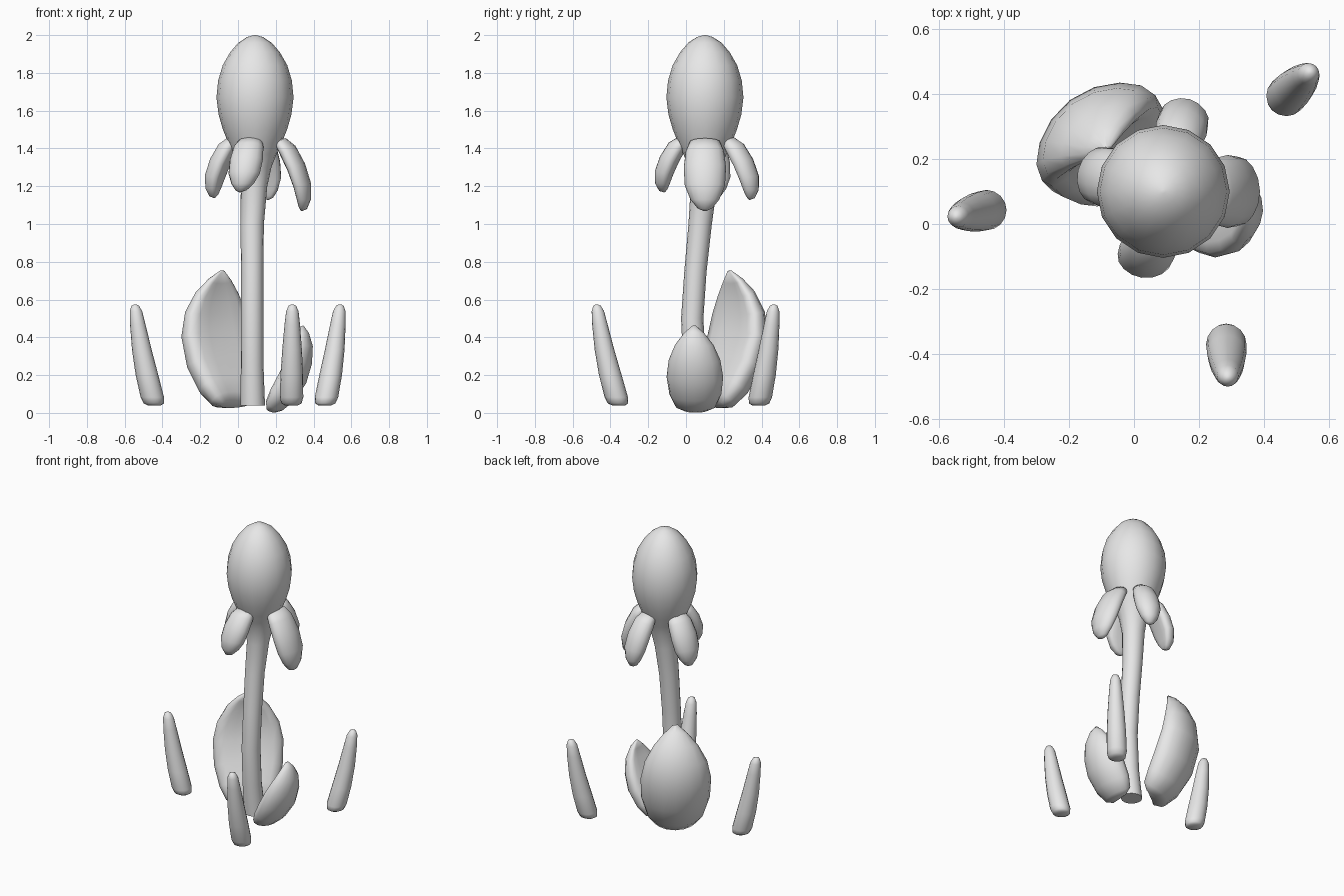
import bpy
import bmesh
import math
from mathutils import Vector

cube = bpy.data.objects.get("Cube")
if cube:
    bpy.data.objects.remove(cube, do_unlink=True)

grey = bpy.data.materials.new("plain grey")
grey.use_nodes = True
grey.diffuse_color = (0.8, 0.8, 0.8, 1)
grey.node_tree.nodes["Principled BSDF"].inputs["Base Color"].default_value = (0.8, 0.8, 0.8, 1)

SIDES = 16


def loft(name, rings):
    """Skin a closed tube over a list of point rings."""
    bm = bmesh.new()
    loops = [[bm.verts.new(p) for p in ring] for ring in rings]
    for a, b in zip(loops, loops[1:]):
        for i in range(SIDES):
            j = (i + 1) % SIDES
            bm.faces.new((a[i], a[j], b[j], b[i]))
    bm.faces.new(loops[0][::-1])
    bm.faces.new(loops[-1])
    bmesh.ops.recalc_face_normals(bm, faces=bm.faces)
    mesh = bpy.data.meshes.new(name)
    bm.to_mesh(mesh)
    bm.free()
    mesh.materials.append(grey)
    obj = bpy.data.objects.new(name, mesh)
    bpy.context.collection.objects.link(obj)
    bpy.ops.object.select_all(action="DESELECT")
    obj.select_set(True)
    bpy.context.view_layer.objects.active = obj
    bpy.ops.object.shade_smooth_by_angle(angle=math.radians(70))
    return obj


def angles():
    return [2 * math.pi * i / SIDES for i in range(SIDES)]


def round_ring(x, y, z, r):
    return [(x + r * math.cos(a), y + r * math.sin(a), z) for a in angles()]


def leaf(name, origin, heading, stations, cup=0.0, sweep=0.0):
    """Cupped blade with full edges; stations are (reach, height, half width, half thickness)."""
    h = math.radians(heading)
    out = Vector((math.cos(h), math.sin(h), 0))
    side = Vector((-out.y, out.x, 0))
    up = Vector((0, 0, 1))
    rings = []
    for i, (r, z, w, t) in enumerate(stations):
        before = stations[max(i - 1, 0)]
        after = stations[min(i + 1, len(stations) - 1)]
        along = (out * (after[0] - before[0]) + up * (after[1] - before[1])).normalized()
        normal = along.cross(side)
        drift = sweep * i / (len(stations) - 1)
        centre = Vector((*origin, 0)) + out * r + up * z + side * drift
        ring = []
        for a in angles():
            c = math.cos(a)
            s = math.copysign(abs(math.sin(a)) ** 0.8, math.sin(a))
            ring.append(centre + side * w * c + normal * t * s - out * cup * w * c * c)
        rings.append(ring)
    return loft(name, rings)


# Bud flowing into a gently bowed stem: (x, y, z, radius)
stem = [(0.078, 0.07, 0.04, 0.065), (0.075, 0.045, 0.25, 0.06), (0.075, 0.033, 0.5, 0.059),
        (0.075, 0.05, 0.75, 0.059), (0.075, 0.075, 1.0, 0.062), (0.085, 0.095, 1.2, 0.07),
        (0.09, 0.1, 1.3, 0.087)]
bud = [(1.37, 0.114), (1.43, 0.142), (1.5, 0.17), (1.58, 0.193), (1.67, 0.204), (1.76, 0.195),
       (1.84, 0.171), (1.91, 0.131), (1.96, 0.088), (1.99, 0.042), (2.0, 0.006)]
loft("bud_and_stem", [round_ring(*s) for s in stem]
     + [round_ring(0.09, 0.1, z, r) for z, r in bud])

# Thick cupped leaves at the foot
leaf("large_leaf", (0.0, 0.12), 127, [
    (0.05, 0.045, 0.09, 0.03), (0.07, 0.07, 0.14, 0.07), (0.125, 0.14, 0.18, 0.092),
    (0.19, 0.26, 0.212, 0.1), (0.235, 0.41, 0.218, 0.093), (0.235, 0.53, 0.192, 0.078),
    (0.21, 0.63, 0.137, 0.055), (0.175, 0.7, 0.075, 0.03), (0.14, 0.75, 0.015, 0.008)], cup=0.25)
leaf("small_leaf", (0.105, 0.055), -3, [
    (0.07, 0.013, 0.06, 0.02), (0.09, 0.04, 0.11, 0.048), (0.135, 0.1, 0.138, 0.068),
    (0.19, 0.19, 0.15, 0.074), (0.225, 0.28, 0.137, 0.065), (0.245, 0.36, 0.102, 0.047),
    (0.245, 0.42, 0.056, 0.026), (0.235, 0.46, 0.012, 0.008)], cup=0.25)

# Drooping petals under the bud: name, heading, half width, tip height, reach, sideways sweep
shape = [(0.45, 1.0, 0.35, 0.2), (0.53, 0.97, 0.74, 0.7), (0.66, 0.86, 0.9, 0.95),
         (0.83, 0.62, 1.0, 1.0), (0.95, 0.36, 0.95, 0.95), (0.98, 0.16, 0.68, 0.75),
         (0.96, 0.04, 0.36, 0.45), (0.93, 0.0, 0.08, 0.1)]
for name, heading, width, tip, reach, sweep in [
        ("right_petal", 0, 0.112, 1.07, 0.264, 0.0),
        ("back_petal", 74, 0.08, 1.13, 0.262, 0.0),
        ("left_petal", 166, 0.092, 1.14, 0.236, 0.0),
        ("front_petal", 262, 0.088, 1.17, 0.238, -0.05)]:
    leaf(name, (0.09, 0.1), heading,
         [(r * reach, tip + z * (1.44 - tip), w * width, t * 0.05) for r, z, w, t in shape],
         cup=0.2, sweep=sweep)

# Free-standing tapered sprouts leaning outward: foot and tip positions
taper = [(0.0, 0.035), (0.02, 0.054), (0.08, 0.062), (0.3, 0.06), (0.55, 0.052),
         (0.8, 0.041), (0.93, 0.033), (0.985, 0.02), (1.0, 0.005)]
for name, foot, tip in [("left_sprout", (-0.443, 0.045), (-0.545, 0.022)),
                        ("back_sprout", (0.46, 0.385), (0.54, 0.465)),
                        ("front_sprout", (0.283, -0.357), (0.288, -0.472))]:
    a, b = Vector((*foot, 0.04)), Vector((*tip, 0.575))
    # slight bow keeps the upper half steeper than the foot
    bow = Vector((b.x - a.x, b.y - a.y, 0)) * 0.1
    rings = []
    for t, r in taper:
        c = a.lerp(b, t) + bow * math.sin(math.pi * t)
        rings.append(round_ring(c.x, c.y, c.z, r))
    loft(name, rings)
